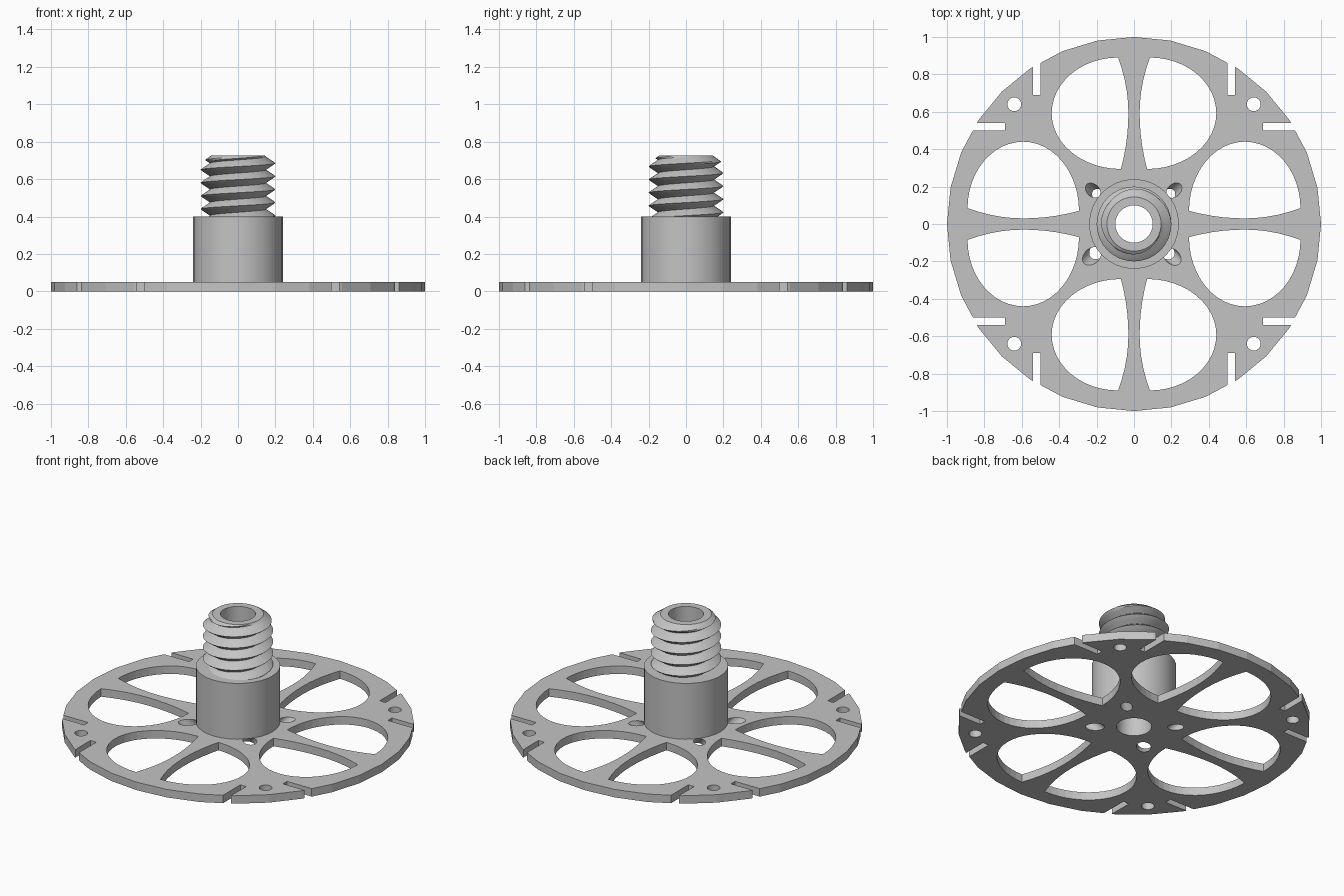
import bpy, bmesh, math
from mathutils import Vector, Matrix

if "Cube" in bpy.data.objects:
    bpy.data.objects.remove(bpy.data.objects["Cube"])

SIDES = 32
TAU = 2 * math.pi

grey = bpy.data.materials.new("light grey")
grey.diffuse_color = (0.55, 0.55, 0.55, 1)
grey.use_nodes = True
grey.node_tree.nodes["Principled BSDF"].inputs["Base Color"].default_value = grey.diffuse_color


def make_object(name, bm):
    bmesh.ops.remove_doubles(bm, verts=bm.verts[:], dist=1e-5)
    bmesh.ops.recalc_face_normals(bm, faces=bm.faces[:])
    mesh = bpy.data.meshes.new(name)
    bm.to_mesh(mesh)
    bm.free()
    mesh.materials.append(grey)
    obj = bpy.data.objects.new(name, mesh)
    bpy.context.collection.objects.link(obj)
    return obj


def circle(x, y, r, n):
    return [(x + r * math.cos(TAU * i / n), y + r * math.sin(TAU * i / n)) for i in range(n)]


def prism(bm, outline, z0, z1, shift=(0, 0)):
    """Closed prism; shift slides the upper outline sideways."""
    low = [bm.verts.new((x, y, z0)) for x, y in outline]
    high = [bm.verts.new((x + shift[0], y + shift[1], z1)) for x, y in outline]
    n = len(outline)
    bm.faces.new(low[::-1])
    bm.faces.new(high)
    for i in range(n):
        bm.faces.new((low[i], low[(i + 1) % n], high[(i + 1) % n], high[i]))


def petal():
    """Half-ellipse window with a bowed spoke side."""
    pts = []
    for i in range(25):
        a = math.pi / 2 - math.pi * i / 24
        cx = 0.085 if a > 0 else 0.07
        pts.append((cx + (0.44 - cx) * math.cos(a), 0.592 + 0.298 * math.sin(a)))
    for i in range(1, 10):
        t = -1 + 2 * i / 10
        corner = 0.085 if t > 0 else 0.07
        pts.append((0.03 + (corner - 0.03) * t * t, 0.592 + 0.298 * t))
    return pts


# Flat spoked disc
bm = bmesh.new()
prism(bm, circle(0, 0, 1, SIDES), 0, 0.05)
disc = make_object("spoked_disc", bm)

# Windows, rim slots and holes cut from the disc
bm = bmesh.new()
Z0, Z1 = -0.05, 0.1
prism(bm, circle(0, 0, 0.1, SIDES), Z0, Z1)
window = petal()
slot = [(0.5, 0.69), (0.54, 0.69), (0.54, 1.1), (0.5, 1.1)]
for sx in (-1, 1):
    for sy in (-1, 1):
        for outline in (window, slot):
            prism(bm, [(sx * x, sy * y) for x, y in outline], Z0, Z1)
            prism(bm, [(sx * y, sy * x) for x, y in outline], Z0, Z1)
        prism(bm, circle(sx * 0.64, sy * 0.64, 0.037, 20), Z0, Z1)

# Slanted holes around the hub: x, y at the top face, radius
for x, y, r in ((-0.22, 0.18, 0.033), (0.215, 0.18, 0.034),
                (0.205, -0.175, 0.039), (-0.225, -0.172, 0.041)):
    lean = Vector((math.copysign(0.036, x), math.copysign(-0.032, y), 0.05)).normalized()
    spin = Vector((0, 0, 1)).rotation_difference(lean).to_matrix().to_4x4()
    bmesh.ops.create_cone(bm, cap_ends=True, segments=20, radius1=r, radius2=r, depth=0.22,
                          matrix=Matrix.Translation(Vector((x, y, 0.05)) - lean * 0.035) @ spin)
cutter = make_object("disc_cutter", bm)
cutter.hide_render = True

mod = disc.modifiers.new("cutouts", 'BOOLEAN')
mod.operation = 'DIFFERENCE'
mod.solver = 'EXACT'
mod.object = cutter
bpy.context.view_layer.objects.active = disc
bpy.ops.object.modifier_apply(modifier=mod.name)
bpy.data.objects.remove(cutter)


def skin(name, columns):
    """Join neighbouring vertical profiles (r, z) around the axis."""
    bm = bmesh.new()
    rings = []
    for i, col in enumerate(columns):
        a = TAU * i / SIDES
        rings.append([bm.verts.new((r * math.cos(a), r * math.sin(a), z)) for r, z in col])
    for a, b in zip(rings, rings[1:]):
        for j in range(len(a) - 1):
            bm.faces.new((a[j], b[j], b[j + 1], a[j + 1]))
    bmesh.ops.dissolve_degenerate(bm, dist=1e-5, edges=bm.edges[:])
    obj = make_object(name, bm)
    bpy.ops.object.select_all(action='DESELECT')
    obj.select_set(True)
    bpy.context.view_layer.objects.active = obj
    bpy.ops.object.shade_smooth_by_angle(angle=math.radians(25))
    return obj


# Hub sleeve
skin("hub", [[(0.24, 0.05), (0.24, 0.4), (0.1, 0.4)]] * (SIDES + 1))

# Threaded neck with a through bore
PITCH, CREST = 0.07, 0.685
LOW, TOP = 0.4, 0.725


def thread_radius(turn, z):
    phase = ((z - CREST) / PITCH - turn) % 1
    wave = abs(1 - 2 * phase)            # 1 on the crest, 0 in the root
    r = 0.15 + 0.05 * min(1, wave * 1.06)
    return min(r, 0.145 + (TOP - z) * 1.4)


columns = []
for i in range(SIDES + 1):
    turn = i / SIDES
    col = [(0.1, 0.05), (0.1, LOW)]
    for k in range(-60, 12):
        z = CREST + PITCH * (turn + k / 8)
        z = max(LOW, min(TOP, z))
        col.append((thread_radius(turn, z), z))
    col += [(0.1, TOP), (0.1, 0.05)]
    columns.append(col[1:])
skin("threaded_neck", columns)
